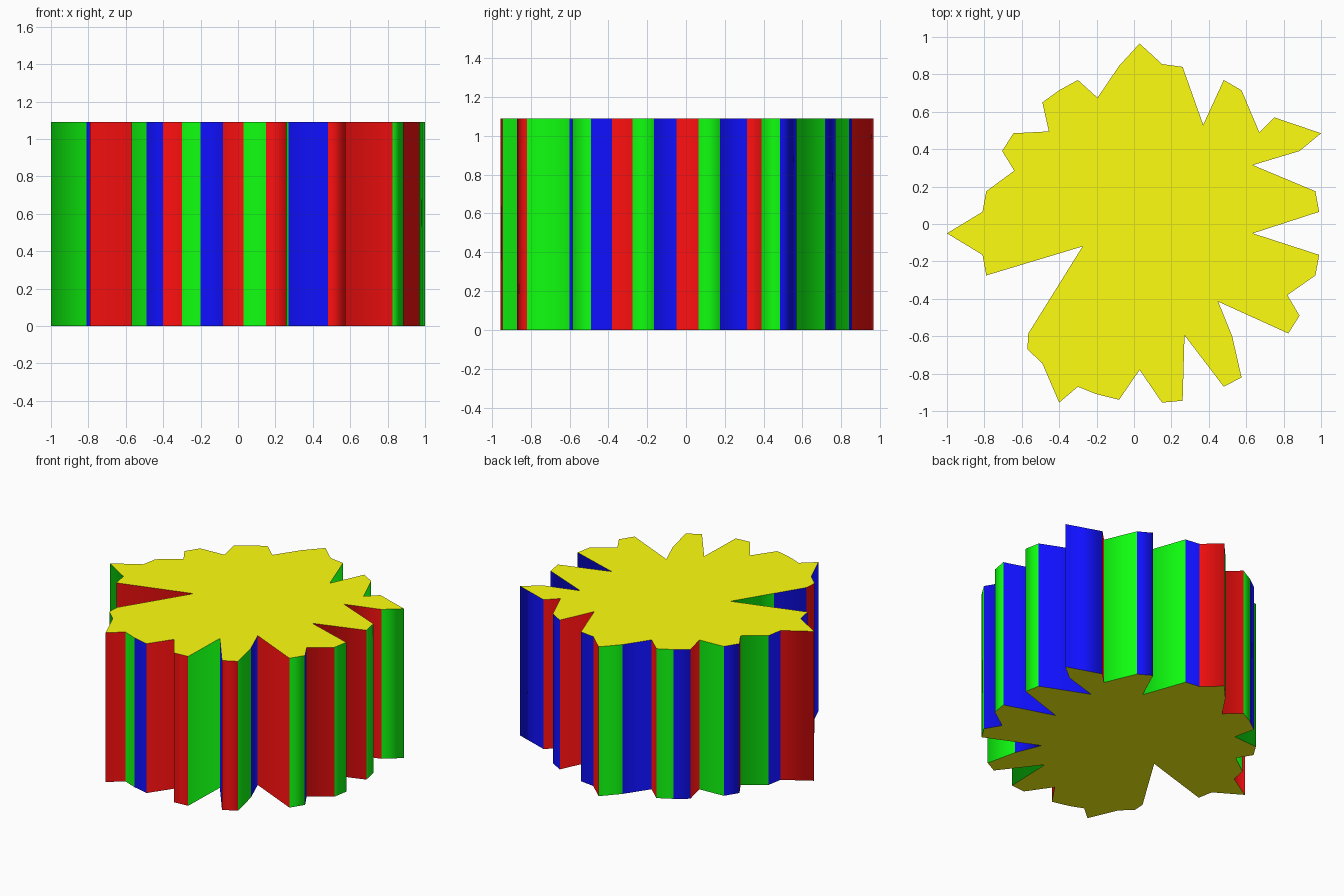
import bpy, bmesh

if "Cube" in bpy.data.objects:
    bpy.data.objects.remove(bpy.data.objects["Cube"])

HEIGHT = 1.09

# Ragged outline seen from above, counter-clockwise
OUTLINE = [
    (.15, -.955), (.26, -.945), (.27, -.595), (.48, -.87), (.575, -.82),
    (.525, -.6), (.45, -.415), (.825, -.585), (.885, -.49), (.82, -.38),
    (.97, -.275), (.99, -.165), (.635, -.05), (.99, .065), (.97, .175),
    (.635, .315), (.885, .39), (1, .485), (.75, .57), (.67, .49),
    (.575, .715), (.48, .77), (.37, .53), (.26, .84), (.15, .855),
    (.03, .965), (-.08, .845), (-.195, .675), (-.3, .77), (-.4, .715),
    (-.49, .65), (-.455, .495), (-.645, .485), (-.705, .39), (-.64, .285),
    (-.79, .175), (-.81, .065), (-1, -.05), (-.81, -.165), (-.79, -.275),
    (-.275, -.12), (-.44, -.385), (-.565, -.585), (-.57, -.67), (-.49, -.745),
    (-.4, -.955), (-.3, -.87), (-.2, -.91), (-.08, -.94), (.03, -.78),
]


def material(name, rgb):
    mat = bpy.data.materials.new(name)
    mat.diffuse_color = (*rgb, 1)
    mat.use_nodes = True
    mat.node_tree.nodes["Principled BSDF"].inputs["Base Color"].default_value = mat.diffuse_color
    return mat


mesh = bpy.data.meshes.new("jagged_prism")
prism = bpy.data.objects.new("jagged_prism", mesh)
bpy.context.collection.objects.link(prism)
LOW = .005
for name, rgb in (("red", (1, LOW, LOW)), ("green", (LOW, 1, LOW)),
                  ("blue", (LOW, LOW, 1)), ("yellow", (1, 1, LOW))):
    mesh.materials.append(material(name, rgb))

bm = bmesh.new()
bottom = [bm.verts.new((x, y, 0)) for x, y in OUTLINE]
top = [bm.verts.new((x, y, HEIGHT)) for x, y in OUTLINE]

# Flat yellow caps with sharp rims
caps = [bm.faces.new(top), bm.faces.new(bottom[::-1])]
for cap in caps:
    cap.material_index = 3
    for edge in cap.edges:
        edge.smooth = False

# Smooth-shaded walls cycling red, green, blue
n = len(OUTLINE)
for i in range(n):
    j = (i + 1) % n
    wall = bm.faces.new((bottom[i], bottom[j], top[j], top[i]))
    wall.material_index = i % 3
    wall.smooth = True

# Split the concave caps cleanly
bm.normal_update()
bmesh.ops.triangulate(bm, faces=caps, ngon_method='EAR_CLIP')
bm.to_mesh(mesh)
bm.free()
